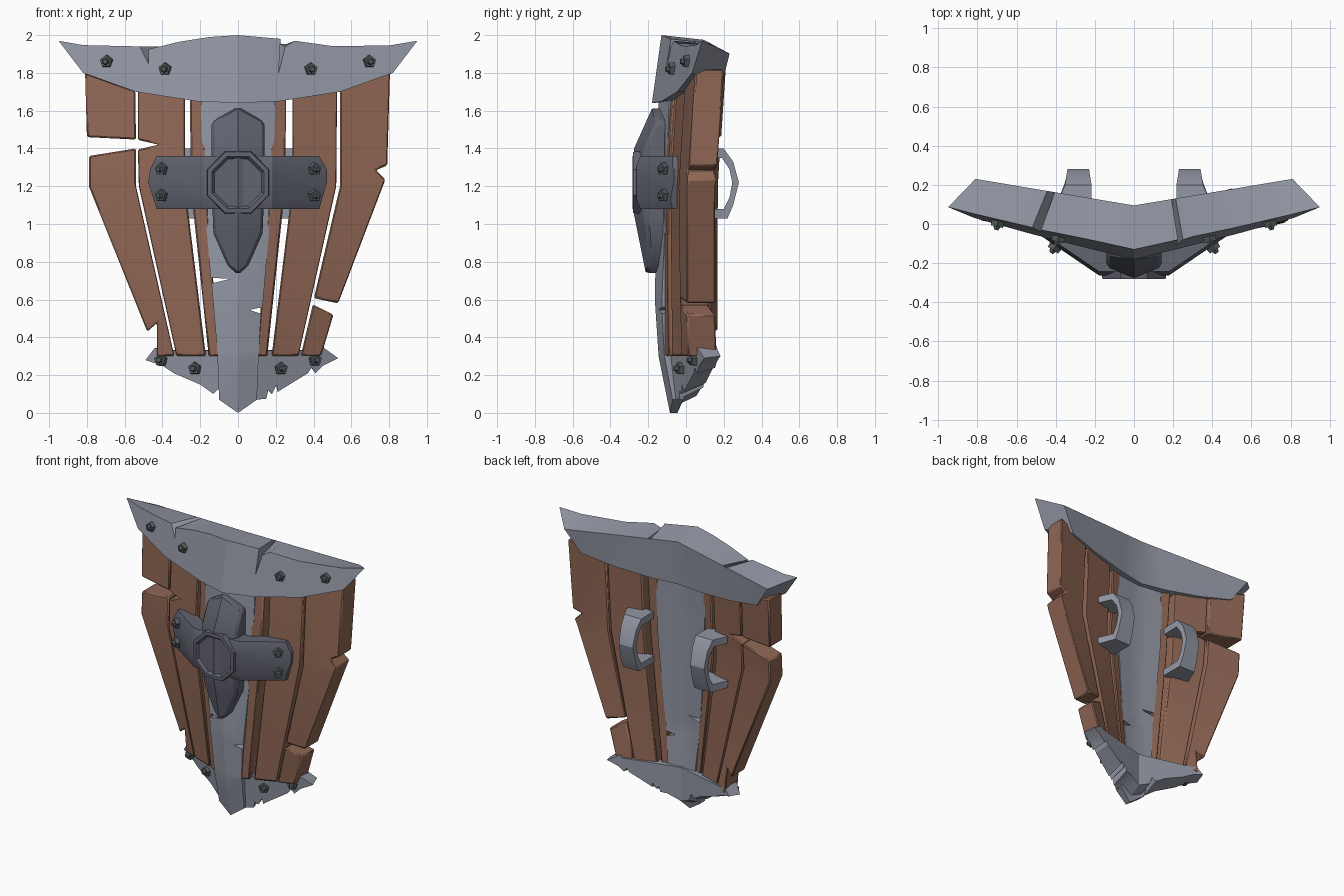
import bpy, bmesh, math
from mathutils import Matrix, Vector

if "Cube" in bpy.data.objects:
    bpy.data.objects.remove(bpy.data.objects["Cube"])


def material(name, rgb):
    m = bpy.data.materials.new(name)
    m.diffuse_color = (*rgb, 1)
    m.use_nodes = True
    m.node_tree.nodes["Principled BSDF"].inputs["Base Color"].default_value = m.diffuse_color
    return m


STEEL = material("steel", (0.29, 0.31, 0.37))
DARK = material("dark_steel", (0.12, 0.125, 0.16))
BOLT = material("bolt_steel", (0.09, 0.11, 0.11))
WOOD = material("wood", (0.28, 0.135, 0.09))


def interp(z, table):
    """Piecewise linear lookup in ascending (z, value) pairs."""
    if z <= table[0][0]:
        return table[0][1]
    for (a, va), (b, vb) in zip(table, table[1:]):
        if z <= b:
            return va + (vb - va) * (z - a) / (b - a)
    return table[-1][1]


def finish(name, bm, mat, bevel=0.0):
    bmesh.ops.recalc_face_normals(bm, faces=bm.faces)
    me = bpy.data.meshes.new(name)
    bm.to_mesh(me)
    bm.free()
    me.materials.append(mat)
    ob = bpy.data.objects.new(name, me)
    bpy.context.collection.objects.link(ob)
    bpy.context.view_layer.objects.active = ob
    ob.select_set(True)
    bpy.ops.object.shade_smooth_by_angle(angle=math.radians(25))
    ob.select_set(False)
    if bevel:
        b = ob.modifiers.new("Bevel", "BEVEL")
        b.width, b.segments, b.limit_method = bevel, 1, "ANGLE"
        b.angle_limit = math.radians(50)
    return ob


def slab(name, pts, fn, mat, cx=(), cz=(), bevel=0.0):
    """Prism over an x-z outline, cut at fold lines, then shaped by fn(x, t, z)."""
    bm = bmesh.new()
    front = [bm.verts.new((x, 0, z)) for x, z in pts]
    back = [bm.verts.new((x, 1, z)) for x, z in pts]
    bm.faces.new(front)
    bm.faces.new(back[::-1])
    n = len(pts)
    for i in range(n):
        j = (i + 1) % n
        bm.faces.new((front[i], back[i], back[j], front[j]))
    bmesh.ops.recalc_face_normals(bm, faces=bm.faces)
    bmesh.ops.triangulate(bm, faces=[f for f in bm.faces if len(f.verts) > 4])
    for axis, cuts in (((1, 0, 0), cx), ((0, 0, 1), cz)):
        for c in cuts:
            bmesh.ops.bisect_plane(bm, geom=bm.verts[:] + bm.edges[:] + bm.faces[:],
                                   dist=1e-5, plane_co=Vector(axis) * c, plane_no=axis)
    for v in bm.verts:
        v.co = fn(v.co.x, v.co.y > 0.5, v.co.z)
    return finish(name, bm, mat, bevel)


def flip(pts):
    return [(-x, z) for x, z in pts]


# Top band: swept V with pointed tips and two dents
def band_front(x, z):
    return -0.13 - 0.14 * (2 - z) + 0.232 * abs(x)


def band(x, back, z):
    if not back:
        return (x, band_front(x, z), z)
    bx = x * 0.853
    upper = z > 1.72 + 0.25 * x * x
    bz = 1.975 - 0.09 * abs(bx) if upper else 1.66 + 0.165 * bx * bx
    return (bx, 0.095 + 0.167 * abs(bx) - (0 if upper else 0.02), bz)


slab("top_band", [(-0.95, 1.97), (-0.82, 1.947), (-0.52, 1.94), (-0.475, 1.85), (-0.475, 1.925),
                  (-0.31, 1.965), (-0.15, 1.99), (0, 2), (0.225, 1.98), (0.215, 1.80), (0.25, 1.94),
                  (0.3, 1.97), (0.5, 1.942), (0.8, 1.945), (0.95, 1.97), (0.82, 1.80), (0.54, 1.70),
                  (0.22, 1.65), (0, 1.64), (-0.22, 1.65), (-0.54, 1.70), (-0.82, 1.80)],
     band, STEEL, cx=(0,))


# Wooden planks, bent at z = 1.2 and narrowing downwards
def plank(offset):
    def fn(x, back, z):
        s = 0.79 + 0.03 * (z - 1.2) if z > 1.2 else 0.79 - 0.4 * (1.2 - z)
        y = -0.15 + 0.16 * abs(x) / s + 0.067 * max(0, z - 1.2) + offset
        return (x, y + (0.15 if back else 0), z)
    return fn


inner = [(0.255, 1.72), (0.25, 1.2), (0.155, 0.3), (0.1, 0.3), (0.17, 1.2), (0.185, 1.72)]
mid = [(0.53, 1.76), (0.525, 1.2), (0.325, 0.3), (0.17, 0.3), (0.28, 1.2), (0.28, 1.72)]
mid_left = [(-0.53, 1.76), (-0.53, 1.445), (-0.42, 1.42), (-0.53, 1.395)] + flip(mid[1:])
planks = {
    "inner_plank_right": (inner, 0), "inner_plank_left": (flip(inner), 0),
    "middle_plank_right": ([(x - 0.005 if x > 0.3 else x + 0.008, z) for x, z in mid], 0.008),
    "middle_plank_left": (mid_left, 0.005),
    "outer_plank_left_top": ([(-0.81, 1.82), (-0.8, 1.46), (-0.54, 1.447), (-0.545, 1.76)], 0.01),
    "outer_plank_left": ([(-0.79, 1.36), (-0.79, 1.2), (-0.48, 0.43), (-0.43, 0.475), (-0.43, 0.3),
                          (-0.337, 0.3), (-0.54, 1.2), (-0.54, 1.4)], 0.01),
    "outer_plank_right": ([(0.805, 1.82), (0.79, 1.31), (0.73, 1.285), (0.78, 1.235), (0.53, 0.58),
                           (0.4, 0.605), (0.4, 0.625), (0.405, 0.6), (0.54, 1.2), (0.54, 1.76)][:5]
                          + [(0.402, 0.607), (0.54, 1.2), (0.54, 1.76)], 0.0),
    "outer_plank_right_bottom": ([(0.505, 0.52), (0.44, 0.3), (0.332, 0.3), (0.396, 0.575)], 0.0),
}
for name, (pts, off) in planks.items():
    slab(name, pts, plank(off), WOOD, cz=(1.2,), bevel=0.008)


# Central spine ending in the bottom point
def spine(x, back, z):
    y = interp(z, [(0, -0.085), (0.3, -0.145), (0.6, -0.165), (1.64, -0.145), (1.75, -0.14)])
    if back:
        return (x, y + interp(z, [(0, 0.04), (0.3, 0.19)]) + 0.1 * abs(x), z)
    return (x, y + 0.28 * abs(x), z)


slab("spine", [(0.2, 1.75), (0.185, 1.2), (0.13, 0.56), (0.06, 0.545), (0.122, 0.525), (0.11, 0.33),
               (0.1, 0.07), (0, 0), (-0.1, 0.07), (-0.11, 0.33), (-0.14, 0.685), (-0.04, 0.71),
               (-0.145, 0.715), (-0.185, 1.2), (-0.2, 1.75)],
     spine, STEEL, cx=(-0.08, 0, 0.08), cz=(0.3, 0.6, 1.64))


# Bottom bracket with chipped lower edge
def bracket_front(x, z):
    return -0.13 + 0.42 * abs(x) + 0.13 * (0.33 - z)


def bracket(x, back, z):
    if not back:
        return (x, bracket_front(x, z), z)
    return (x * 0.95, 0.055 + 0.24 * abs(x), 0.34 - (0.34 - z) * 0.78)


slab("bottom_bracket", [(-0.49, 0.28), (-0.44, 0.345), (-0.41, 0.33), (0, 0.33), (0.42, 0.33), (0.44, 0.355),
                        (0.53, 0.29), (0.45, 0.25), (0.41, 0.21), (0.39, 0.24), (0.37, 0.21), (0.24, 0.13),
                        (0.21, 0.11), (0.205, 0.15), (0.18, 0.10), (0.16, 0.12), (0.15, 0.075), (0.1, 0.07),
                        (0, 0.02), (-0.08, 0.06), (-0.1, 0.13), (-0.13, 0.10), (-0.2, 0.15), (-0.34, 0.21),
                        (-0.4, 0.25)],
     bracket, STEEL, cx=(0,))


# Front cross: horizontal strap, vertical blade, octagonal boss
def strap_front(x, z):
    return -0.262 + 0.68 * max(0, abs(x) - 0.18) + 0.4 * max(0, abs(z - 1.22) - 0.09)


slab("cross_strap", [(-0.43, 1.36), (0.43, 1.36), (0.47, 1.29), (0.47, 1.22), (0.43, 1.08),
                     (-0.43, 1.08), (-0.475, 1.22), (-0.465, 1.29)],
     lambda x, b, z: (x, strap_front(x, 1.22 if b else z) + (0.13 if b else 0), z),
     DARK, cx=(-0.18, 0.18), cz=(1.13, 1.31))


def blade(x, back, z):
    fall = 0.45 * max(0, z - 1.4) + 0.2 * max(0, 1.05 - z)
    return (x, -0.1 if back else -0.275 + fall + 0.4 * abs(x), z)


slab("cross_blade", [(0, 1.62), (0.14, 1.54), (0.14, 1.2), (0.13, 0.95), (0.055, 0.78), (0, 0.73),
                     (-0.055, 0.78), (-0.13, 0.95), (-0.14, 1.2), (-0.14, 1.54)],
     blade, DARK, cx=(0,), cz=(1.05, 1.4), bevel=0.015)

bm = bmesh.new()
rings = []
for r, y in ((0.185, -0.2), (0.175, -0.28), (0.15, -0.282), (0.135, -0.264)):
    rings.append([bm.verts.new((r * math.cos((k + 0.5) * math.pi / 4), y,
                                1.22 + r * math.sin((k + 0.5) * math.pi / 4))) for k in range(8)])
for a, b in zip(rings, rings[1:]):
    for k in range(8):
        bm.faces.new((a[k], a[(k + 1) % 8], b[(k + 1) % 8], b[k]))
bm.faces.new(rings[-1])
bm.faces.new(rings[0][::-1])
finish("cross_boss", bm, DARK)


# Bolts: pentagonal nut with a small cap, turned to the sloped plate
def bolt(name, x, z, front, slope):
    normal = Vector((math.copysign(slope, x), -1, 0)).normalized()
    place = Matrix.Translation((x, front(x, z), z)) @ normal.to_track_quat("Z", "Y").to_matrix().to_4x4()
    bm = bmesh.new()
    for sides, r1, r2, h, base in ((5, 0.038, 0.033, 0.045, 0.003), (6, 0.021, 0.013, 0.02, 0.033)):
        bmesh.ops.create_cone(bm, cap_ends=True, segments=sides, radius1=r1, radius2=r2, depth=h,
                              matrix=place @ Matrix.Translation((0, 0, base)))
    finish(name, bm, BOLT)


for side, s in (("right", 1), ("left", -1)):
    for i, (x, z, f, k) in enumerate((
            (0.695, 1.86, band_front, 0.232), (0.385, 1.82, band_front, 0.232),
            (0.4, 1.29, strap_front, 0.68), (0.4, 1.15, strap_front, 0.68),
            (0.405, 0.28, bracket_front, 0.42), (0.225, 0.235, bracket_front, 0.42))):
        bolt(f"bolt_{side}_{i}", s * x, z, f, k)

# Back handles: angular arches flaring at the feet (outline drawn in y-z)
arch = [(0.05, 1.4), (0.2, 1.4), (0.25, 1.33), (0.28, 1.22), (0.25, 1.1), (0.22, 1.03), (0.05, 1.03),
        (0.05, 1.08), (0.2, 1.08), (0.23, 1.14), (0.245, 1.22), (0.23, 1.29), (0.19, 1.35), (0.05, 1.35)]
for side, s in (("right", 1), ("left", -1)):
    def handle(y, b, z, s=s):
        half = interp(y, [(0.05, 0.1), (0.2, 0.068), (0.28, 0.055)])
        mid_x = interp(y, [(0.05, 0.32), (0.2, 0.285)])
        return (s * (mid_x + (half if b else -half)), y, z)
    slab(f"handle_{side}", arch, handle, STEEL, cx=(0.12,))
